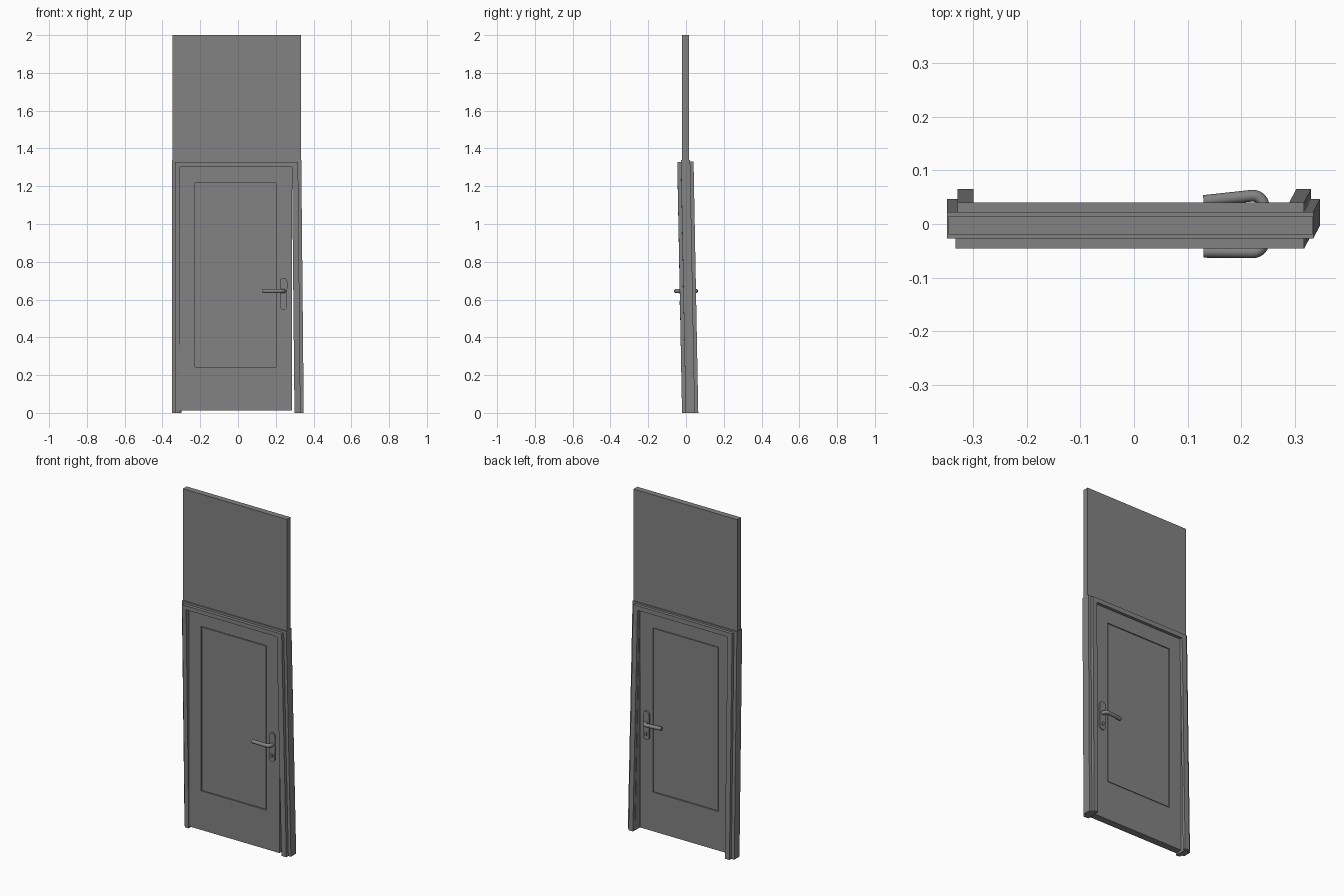
import bpy, bmesh, math

if "Cube" in bpy.data.objects:
    bpy.data.objects.remove(bpy.data.objects["Cube"])

# Dark grey finish shared by every part
DARK = bpy.data.materials.new("dark_grey")
DARK.diffuse_color = (0.225, 0.225, 0.225, 1)
DARK.use_nodes = True
DARK.node_tree.nodes["Principled BSDF"].inputs["Base Color"].default_value = DARK.diffuse_color


def prism(name, polys, y0, y1, lean=False):
    """Extrude adjoining x-z polygons from y0 to y1; lean tilts the jamb feet."""
    bm = bmesh.new()
    cache = {}

    def vert(p):
        if p not in cache:
            cache[p] = bm.verts.new((p[0], y0, p[1]))
        return cache[p]
    faces = [bm.faces.new([vert(p) for p in poly]) for poly in polys]
    geo = bmesh.ops.extrude_face_region(bm, geom=faces, use_keep_orig=True)["geom"]
    for v in geo:
        if isinstance(v, bmesh.types.BMVert):
            v.co.y = y1
    if lean:
        for v in bm.verts:
            if v.co.z < 0.01:
                v.co.y += 0.025
                if v.co.x > 0:
                    v.co.x += 0.013
    bmesh.ops.recalc_face_normals(bm, faces=bm.faces)
    me = bpy.data.meshes.new(name)
    bm.to_mesh(me)
    bm.free()
    me.materials.append(DARK)
    ob = bpy.data.objects.new(name, me)
    bpy.context.collection.objects.link(ob)
    return ob


def rect(x0, x1, z0, z1):
    return [(x0, z0), (x1, z0), (x1, z1), (x0, z1)]


def u_frame(name, outer, inner, y0, y1):
    """Mitred door surround: two jambs and a head."""
    (a, b, zo), (c, d, zi) = outer, inner
    prism(name, [[(a, 0), (c, 0), (c, zi), (a, zo)],
                 [(a, zo), (c, zi), (d, zi), (b, zo)],
                 [(b, zo), (d, zi), (d, 0), (b, 0)]], y0, y1, True)


# Door surround: core lining and casings on both sides
u_frame("frame_core", (-0.349, 0.335, 1.34), (-0.31, 0.288, 1.31), -0.027, 0.022)
u_frame("front_casing", (-0.334, 0.318, 1.327), (-0.308, 0.286, 1.303), -0.046, -0.027)
u_frame("back_casing", (-0.33, 0.318, 1.33), (-0.30, 0.29, 1.303), 0.022, 0.04)

# Panel above the door, in two layers
prism("upper_panel_front", [rect(-0.347, 0.334, 1.335, 2.0)], -0.02, 0.0)
prism("upper_panel_back", [rect(-0.347, 0.334, 1.335, 2.0)], 0.0, 0.015)

# Door leaf: outer ring, groove floor and inset panel
o = rect(-0.308, 0.286, 0.012, 1.31)
i = rect(-0.227, 0.202, 0.243, 1.217)
prism("door_leaf", [[o[k], o[(k + 1) % 4], i[(k + 1) % 4], i[k]] for k in range(4)],
      -0.02, 0.022)
prism("panel_groove_floor", [i], -0.012, 0.014)
prism("door_inset_panel", [rect(-0.223, 0.198, 0.247, 1.213)], -0.019, 0.021)


def smooth(ob):
    bpy.ops.object.select_all(action='DESELECT')
    ob.select_set(True)
    bpy.context.view_layer.objects.active = ob
    bpy.ops.object.shade_smooth_by_angle(angle=math.radians(35))


def lever(name, s, face, tip_y):
    """Bent round handle swept along a path."""
    r, ex, ey = 0.02, 0.242, 0.053
    pts = [(ex, face, 0.645)]
    for k in range(7):
        t = math.radians(15 * k)
        pts.append((ex - r + r * math.cos(t), s * (ey - r + r * math.sin(t)), 0.645))
    pts.append((0.13, s * tip_y, 0.645))
    cu = bpy.data.curves.new(name, 'CURVE')
    cu.dimensions = '3D'
    cu.bevel_depth = 0.011
    cu.bevel_resolution = 4
    cu.use_fill_caps = True
    cu.materials.append(DARK)
    sp = cu.splines.new('POLY')
    sp.points.add(len(pts) - 1)
    for p, co in zip(sp.points, pts):
        p.co = (*co, 1)
    ob = bpy.data.objects.new(name, cu)
    bpy.context.collection.objects.link(ob)
    bpy.ops.object.select_all(action='DESELECT')
    ob.select_set(True)
    bpy.context.view_layer.objects.active = ob
    bpy.ops.object.convert(target='MESH')
    smooth(bpy.context.view_layer.objects.active)


def stadium(cx, z0, z1, r, n=10):
    top = [(cx + r * math.cos(math.pi * k / n), z1 - r + r * math.sin(math.pi * k / n))
           for k in range(n + 1)]
    low = [(cx - r * math.cos(math.pi * k / n), z0 + r - r * math.sin(math.pi * k / n))
           for k in range(n)]
    return top[:-1] + low


# Handle sets on both faces: back plate, lock cylinder, lever
for side, s, face, tip in (("front", -1, -0.02, 0.052), ("back", 1, 0.022, 0.043)):
    smooth(prism(side + "_handle_plate", [stadium(0.241, 0.545, 0.715, 0.02)],
                 face - s * 0.001, face + s * 0.008))
    smooth(prism(side + "_lock_cylinder", [stadium(0.241, 0.57, 0.592, 0.007)],
                 face, face + s * 0.014))
    lever(side + "_handle_lever", s, face, tip)
